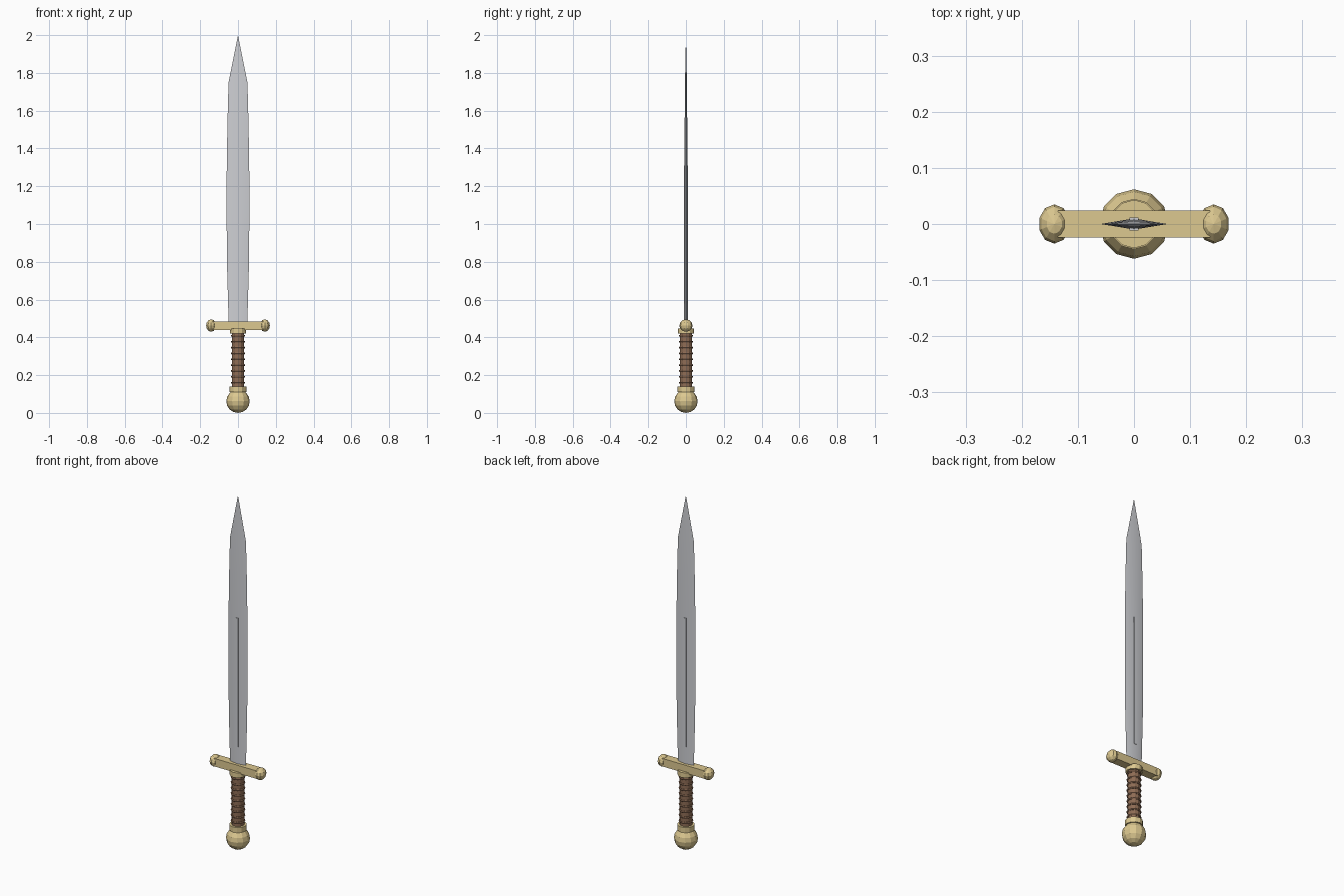
import bpy, bmesh, math

if "Cube" in bpy.data.objects:
    bpy.data.objects.remove(bpy.data.objects["Cube"])

def material(name, rgb):
    m = bpy.data.materials.new(name)
    m.diffuse_color = (*rgb, 1)
    m.use_nodes = True
    m.node_tree.nodes["Principled BSDF"].inputs["Base Color"].default_value = m.diffuse_color
    return m

STEEL = material("steel", (0.62, 0.63, 0.66))
GOLD = material("gold", (0.72, 0.58, 0.28))
LEATHER = material("leather", (0.27, 0.15, 0.09))

def finish(name, mat):
    ob = bpy.context.object
    ob.name = name
    ob.data.materials.append(mat)
    return ob

def box(name, centre, size, mat):
    bpy.ops.mesh.primitive_cube_add(size=1, location=centre)
    ob = finish(name, mat)
    ob.scale = size
    return ob

def ball(name, centre, radii, segments, rings, mat):
    bpy.ops.mesh.primitive_uv_sphere_add(segments=segments, ring_count=rings, radius=1, location=centre)
    ob = finish(name, mat)
    ob.scale = radii
    return ob

def lathe(name, profile, mat, sides=12):
    # Stack of rings (radius, z) with capped ends
    bm = bmesh.new()
    rings = []
    for r, z in profile:
        rings.append([bm.verts.new((r * math.sin(2 * math.pi * i / sides),
                                    r * math.cos(2 * math.pi * i / sides), z)) for i in range(sides)])
    for a, b in zip(rings, rings[1:]):
        for i in range(sides):
            j = (i + 1) % sides
            bm.faces.new((a[i], a[j], b[j], b[i]))
    bm.faces.new(rings[0])
    bm.faces.new(rings[-1])
    return mesh_object(name, bm, mat)

def mesh_object(name, bm, mat):
    bmesh.ops.recalc_face_normals(bm, faces=bm.faces)
    me = bpy.data.meshes.new(name)
    bm.to_mesh(me)
    bm.free()
    ob = bpy.data.objects.new(name, me)
    bpy.context.collection.objects.link(ob)
    me.materials.append(mat)
    return ob

# Blade: diamond sections (z, half width, half thickness) closing to a point
sections = [(0.46, 0.049, 0.010), (0.75, 0.057, 0.010), (1.0, 0.06, 0.0095),
            (1.25, 0.06, 0.009), (1.52, 0.056, 0.007), (1.75, 0.05, 0.005)]
bm = bmesh.new()
loops = [[bm.verts.new(p) for p in ((w, 0, z), (0, t, z), (-w, 0, z), (0, -t, z))]
         for z, w, t in sections]
tip = bm.verts.new((0, 0, 2.0))
for i in range(4):
    j = (i + 1) % 4
    for a, b in zip(loops, loops[1:]):
        bm.faces.new((a[i], a[j], b[j], b[i]))
    bm.faces.new((loops[-1][i], loops[-1][j], tip))
bm.faces.new(loops[0])
blade = mesh_object("blade", bm, STEEL)
bpy.ops.object.select_all(action='DESELECT')
blade.select_set(True)
bpy.context.view_layer.objects.active = blade
bpy.ops.object.shade_smooth_by_angle(angle=math.radians(30))

# Raised central rib on both blade faces
for side, label in ((-1, "front"), (1, "back")):
    box(f"blade_rib_{label}", (0, side * 0.0085, 0.945), (0.016, 0.006, 0.73), STEEL)

# Crossguard with ball ends
box("crossguard", (0, 0, 0.4625), (0.27, 0.048, 0.045), GOLD)
for side, label in ((-1, "left"), (1, "right")):
    ball(f"guard_end_{label}", (side * 0.142, 0, 0.4625), (0.028, 0.035, 0.033), 10, 6, GOLD)

# Grip with wrapped ridges
lathe("grip", [(0.033, 0.13), (0.033, 0.43)], LEATHER)
for k in range(9):
    bpy.ops.mesh.primitive_torus_add(major_segments=12, minor_segments=6, major_radius=0.0325,
                                     minor_radius=0.0055, location=(0, 0, 0.16 + k * 0.031),
                                     rotation=(0, 0, math.pi / 2))
    finish(f"grip_wrap_{k + 1}", LEATHER)

# Collars and pommel
lathe("upper_collar", [(0.043, 0.42), (0.043, 0.448)], GOLD)
lathe("lower_collar", [(0.045, 0.11), (0.045, 0.14)], GOLD)
ball("pommel", (0, 0, 0.062), (0.062, 0.062, 0.062), 12, 8, GOLD)
